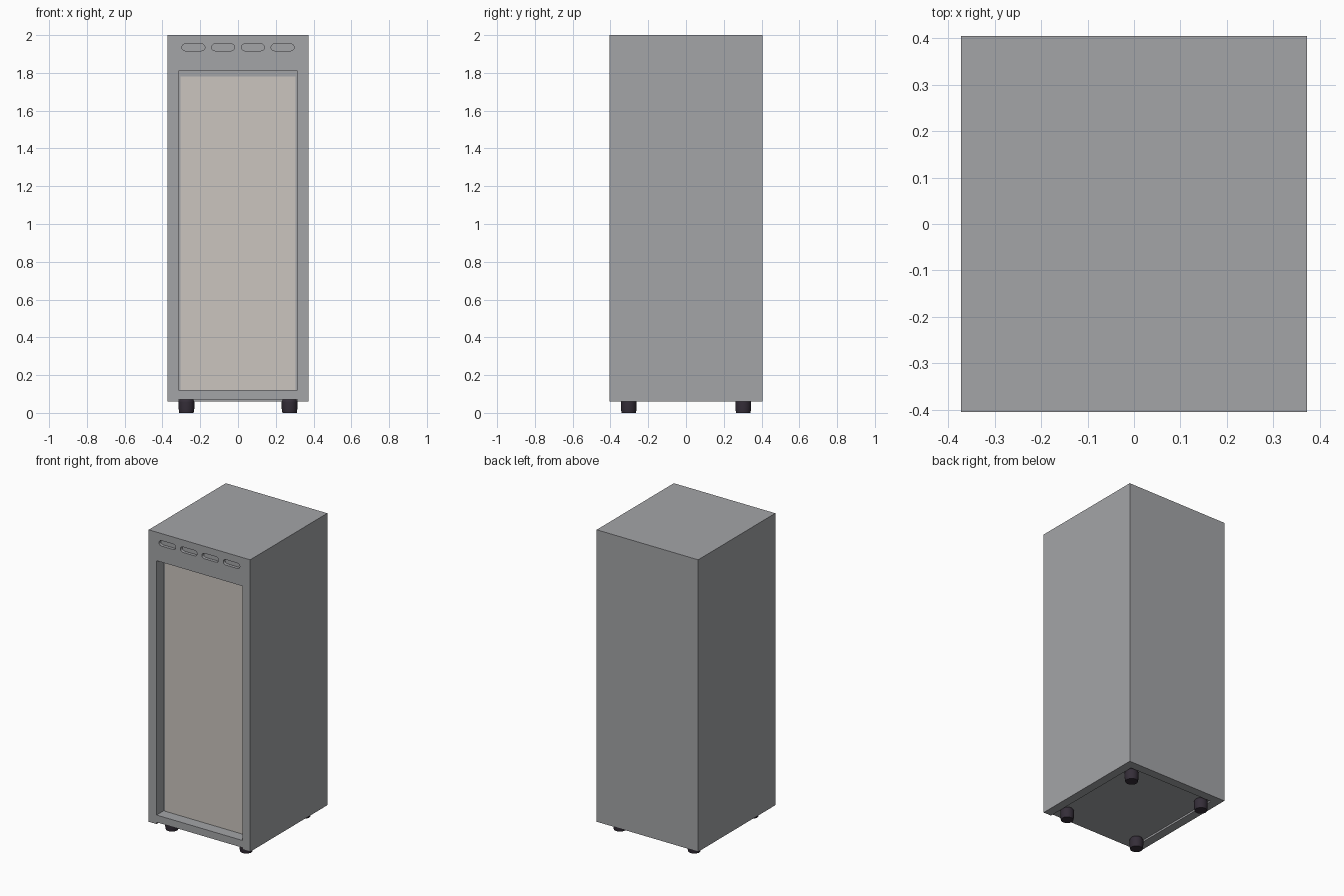
import bpy, bmesh, math

if "Cube" in bpy.data.objects:
    bpy.data.objects.remove(bpy.data.objects["Cube"])


def material(name, rgb):
    m = bpy.data.materials.new(name)
    m.diffuse_color = (*rgb, 1)
    m.use_nodes = True
    m.node_tree.nodes["Principled BSDF"].inputs["Base Color"].default_value = m.diffuse_color
    return m


GREY = material("cabinet grey", (0.37, 0.375, 0.39))
BEIGE = material("panel beige", (0.60, 0.56, 0.52))
DARK = material("foot dark", (0.035, 0.027, 0.040))


def finish(name, bm, mat):
    bmesh.ops.recalc_face_normals(bm, faces=bm.faces)
    me = bpy.data.meshes.new(name)
    bm.to_mesh(me)
    bm.free()
    me.materials.append(mat)
    ob = bpy.data.objects.new(name, me)
    bpy.context.collection.objects.link(ob)
    return ob


def box(name, x, y, z, mat):
    bm = bmesh.new()
    bmesh.ops.create_cube(bm, size=1)
    for v in bm.verts:
        v.co = [r[0] if c < 0 else r[1] for c, r in zip(v.co, (x, y, z))]
    return finish(name, bm, mat)


def pill(name, cx, cz, half, r, y0, y1):
    """Rounded slot prism running along y."""
    bm = bmesh.new()
    pts = []
    for side, start in ((1, -90), (-1, 90)):
        for i in range(9):
            a = math.radians(start + i * 22.5)
            pts.append((cx + side * (half - r) + r * math.cos(a), cz + r * math.sin(a)))
    face = bm.faces.new([bm.verts.new((x, y0, z)) for x, z in pts])
    ext = bmesh.ops.extrude_face_region(bm, geom=[face])["geom"]
    bmesh.ops.translate(bm, vec=(0, y1 - y0, 0),
                        verts=[v for v in ext if isinstance(v, bmesh.types.BMVert)])
    return finish(name, bm, GREY)


def cut(target, cutter):
    mod = target.modifiers.new("cut", 'BOOLEAN')
    mod.operation, mod.solver, mod.object = 'DIFFERENCE', 'EXACT', cutter
    bpy.context.view_layer.objects.active = target
    bpy.ops.object.modifier_apply(modifier=mod.name)
    bpy.data.objects.remove(cutter)


# Cabinet with door recess, open-fronted underside recess and vent slots
cabinet = box("cabinet", (-0.373, 0.373), (-0.405, 0.405), (0.06, 2.0), GREY)
cut(cabinet, box("door_cutter", (-0.315, 0.315), (-0.5, -0.325), (0.12, 1.81), GREY))
cut(cabinet, box("base_cutter", (-0.315, 0.315), (-0.5, 0.347), (0.0, 0.072), GREY))
for cx in (-0.236, -0.079, 0.079, 0.236):
    cut(cabinet, pill("slot_cutter", cx, 1.935, 0.061, 0.018, -0.5, -0.385))

# Door panel at the back of the recess
box("door_panel", (-0.305, 0.305), (-0.331, -0.324), (0.12, 1.78), BEIGE)

# Four round feet
PROFILE = [(0.038, 0.0), (0.042, 0.025), (0.042, 0.06), (0.034, 0.073)]
SIDES = 24
for sx, lr in ((-1, "left"), (1, "right")):
    for sy, fb in ((-1, "front"), (1, "back")):
        bm = bmesh.new()
        rings = [[bm.verts.new((sx * 0.273 + r * math.cos(2 * math.pi * i / SIDES),
                                sy * 0.303 + r * math.sin(2 * math.pi * i / SIDES), z))
                  for i in range(SIDES)] for r, z in PROFILE]
        for a, b in zip(rings, rings[1:]):
            for i in range(SIDES):
                j = (i + 1) % SIDES
                bm.faces.new((a[i], a[j], b[j], b[i]))
        bm.faces.new(rings[0])
        bm.faces.new(rings[-1])
        foot = finish(f"foot_{fb}_{lr}", bm, DARK)
        bpy.ops.object.select_all(action='DESELECT')
        foot.select_set(True)
        bpy.context.view_layer.objects.active = foot
        bpy.ops.object.shade_smooth_by_angle(angle=math.radians(30))
